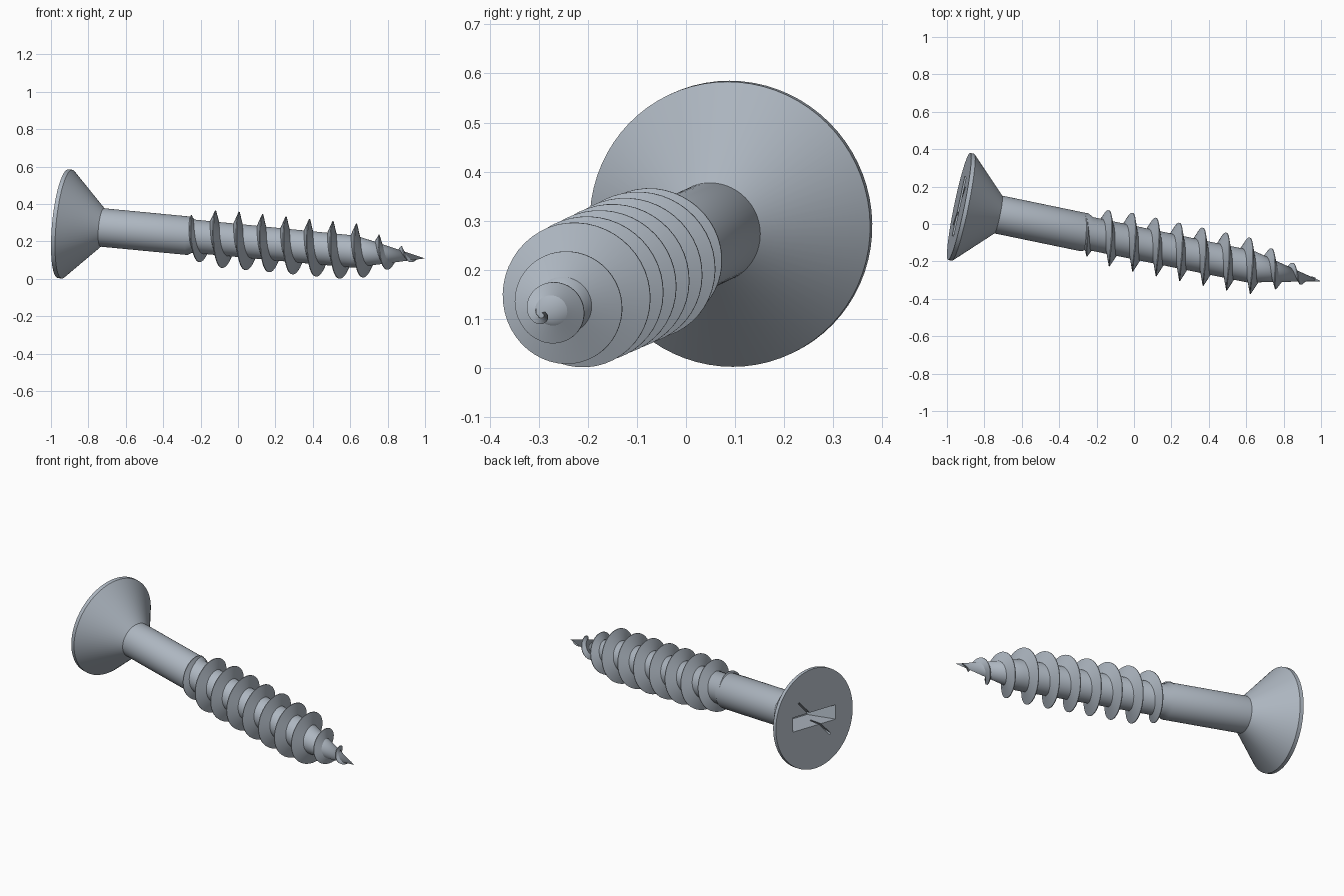
import bpy, bmesh, math
from mathutils import Matrix, Vector

cube = bpy.data.objects.get("Cube")
if cube:
    bpy.data.objects.remove(cube, do_unlink=True)

# Steel colour
steel = bpy.data.materials.new("grey_steel")
steel.use_nodes = True
colour = (0.42, 0.47, 0.53, 1)
steel.diffuse_color = colour
steel.node_tree.nodes["Principled BSDF"].inputs["Base Color"].default_value = colour

# Screw frame: local z runs from the middle of the head face to the tip
HEAD, TIP = Vector((-0.935, 0.094, 0.2945)), Vector((1.0, -0.306, 0.109))
LENGTH = (TIP - HEAD).length
axis = (TIP - HEAD).normalized()
up = (Vector((0, 0, 1)) - axis * axis.z).normalized()
side = up.cross(axis)
FRAME = Matrix.Translation(HEAD) @ Matrix((side, up, axis)).transposed().to_4x4()


def finish(name, bm, smooth=30):
    bmesh.ops.recalc_face_normals(bm, faces=bm.faces)
    bm.transform(FRAME)
    mesh = bpy.data.meshes.new(name)
    bm.to_mesh(mesh)
    bm.free()
    obj = bpy.data.objects.new(name, mesh)
    bpy.context.collection.objects.link(obj)
    mesh.materials.append(steel)
    if smooth:
        shade(obj, smooth)
    return obj


def activate(obj):
    bpy.ops.object.select_all(action='DESELECT')
    obj.select_set(True)
    bpy.context.view_layer.objects.active = obj


def shade(obj, angle):
    activate(obj)
    bpy.ops.object.shade_smooth_by_angle(angle=math.radians(angle))


def lathe(name, profile, smooth=30):
    bm = bmesh.new()
    verts = [bm.verts.new((r, 0, z)) for r, z in profile]
    edges = [bm.edges.new(pair) for pair in zip(verts, verts[1:])]
    bmesh.ops.spin(bm, geom=verts + edges, cent=(0, 0, 0), axis=(0, 0, 1),
                   angle=math.tau, steps=72)
    bmesh.ops.remove_doubles(bm, verts=bm.verts, dist=1e-5)
    return finish(name, bm, smooth)


def interpolate(points, t):
    for (a, ra), (b, rb) in zip(points, points[1:]):
        if t <= b:
            return ra + (rb - ra) * max(0, t - a) / (b - a)
    return points[-1][1]


# Countersunk head
head = lathe("head", [(0, 0), (0.292, 0), (0.292, 0.022), (0.103, 0.215), (0, 0.215)], 0)


# Drive recess: tapered cross with thin diagonal grooves
def cut_slot(turn, top, bottom, depth):
    bm = bmesh.new()
    bmesh.ops.create_cube(bm, size=2)
    for v in bm.verts:
        length, width = bottom if v.co.z > 0 else top
        v.co = Vector((v.co.x * length, v.co.y * width, depth if v.co.z > 0 else -0.01))
    bm.transform(Matrix.Rotation(math.radians(turn), 4, 'Z'))
    cutter = finish("slot_cutter", bm, 0)
    cutter.hide_render = True
    mod = head.modifiers.new("slot", 'BOOLEAN')
    mod.operation, mod.solver, mod.object = 'DIFFERENCE', 'EXACT', cutter
    activate(head)
    bpy.ops.object.modifier_apply(modifier=mod.name)
    bpy.data.objects.remove(cutter, do_unlink=True)


for turn in (4, 94):
    cut_slot(turn, (0.168, 0.043), (0.075, 0.027), 0.14)
    cut_slot(turn + 45, (0.18, 0.006), (0.07, 0.004), 0.07)
shade(head, 25)

# Shank, core and point
core = [(0.69, 0.103), (0.715, 0.089), (1.6, 0.086), (LENGTH, 0)]
lathe("shank", [(0, 0.21), (0.103, 0.21)] + [(r, t) for t, r in core])

# Helical thread, growing in at the shank and shrinking towards the tip
PITCH, PHASE, STEPS = 0.1287, 0.79, 48
START, END = 0.665, 1.95
crest = [(START, 0.1), (0.693, 0.111), (0.757, 0.134), (0.822, 0.149), (0.886, 0.154),
         (1.6, 0.151), (1.66, 0.132), (1.72, 0.105), (1.85, 0.053), (END, 0.012)]
bm = bmesh.new()
rings = []
count = round((END - START) / PITCH * STEPS)
for i in range(count + 1):
    t = START + (END - START) * i / count
    angle = math.tau * (t - PHASE) / PITCH
    outer = interpolate(crest, t)
    inner = max(interpolate(core, t) - 0.008, 0.002)
    half = min(0.028, 0.005 + 0.35 * max(outer - inner, 0))
    section = [(inner, -half), (outer, -0.002), (outer, 0.002), (inner, half)]
    rings.append([bm.verts.new((r * math.cos(angle), r * math.sin(angle), t + dz))
                  for r, dz in section])
for a, b in zip(rings, rings[1:]):
    for k in range(4):
        n = (k + 1) % 4
        bm.faces.new((a[k], a[n], b[n], b[k]))
bm.faces.new(rings[0])
bm.faces.new(rings[-1])
finish("thread", bm)
